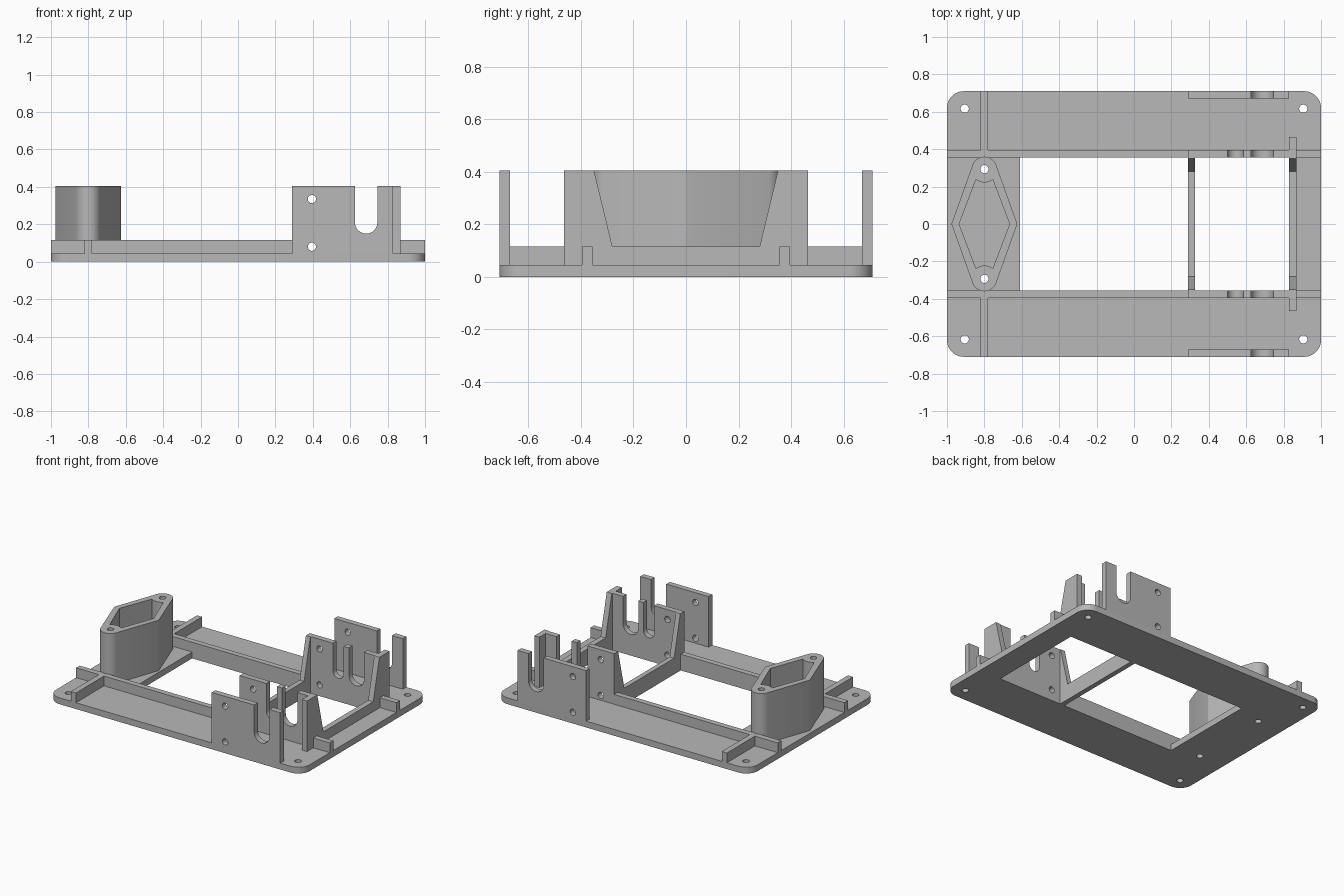
import bpy, bmesh
from math import cos, sin, pi, radians
from mathutils import Vector
from mathutils.geometry import convex_hull_2d

if "Cube" in bpy.data.objects:
    bpy.data.objects.remove(bpy.data.objects["Cube"])

grey = bpy.data.materials.new("plain_grey")
grey.use_nodes = True
grey.diffuse_color = (0.48, 0.48, 0.48, 1)
grey.node_tree.nodes["Principled BSDF"].inputs["Base Color"].default_value = grey.diffuse_color

FLOOR, RAIL, TOP = 0.045, 0.115, 0.405   # plate top, rail top, wall top
EDGE = 0.71                              # half depth of the plate
IN_Y, OUT_Y = 0.355, 0.395               # rail faces
HOLE = 0.022
parts = []

AXES = {"xy": lambda u, v, w: (u, v, w),
        "xz": lambda u, v, w: (u, w, v),
        "yz": lambda u, v, w: (w, u, v)}


def arc(cx, cy, r, start=0, end=360, steps=24):
    """Points along an arc; a full turn leaves out the repeated end point."""
    count = steps if end - start == 360 else steps + 1
    angles = [radians(start + (end - start) * i / steps) for i in range(count)]
    return [(cx + r * cos(a), cy + r * sin(a)) for a in angles]


def rect(u0, u1, v0, v1):
    return [(u0, v0), (u1, v0), (u1, v1), (u0, v1)]


def hull(points):
    return [points[i] for i in convex_hull_2d([Vector(p) for p in points])]


def prism(name, plane, loops, w0, w1):
    """Extrude an outline with holes from w0 to w1 across the given plane."""
    bm = bmesh.new()
    for loop in loops:
        vs = [bm.verts.new(AXES[plane](u, v, w0)) for u, v in loop]
        for a, b in zip(vs, vs[1:] + vs[:1]):
            bm.edges.new((a, b))
    bmesh.ops.triangle_fill(bm, use_beauty=True, edges=bm.edges[:])
    ext = bmesh.ops.extrude_face_region(bm, geom=bm.faces[:], use_keep_orig=True)
    moved = [g for g in ext["geom"] if isinstance(g, bmesh.types.BMVert)]
    bmesh.ops.translate(bm, verts=moved, vec=AXES[plane](0, 0, w1 - w0))
    bmesh.ops.recalc_face_normals(bm, faces=bm.faces[:])
    mesh = bpy.data.meshes.new(name)
    bm.to_mesh(mesh)
    bm.free()
    mesh.materials.append(grey)
    ob = bpy.data.objects.new(name, mesh)
    bpy.context.collection.objects.link(ob)
    parts.append(ob)


def slot(cx, width, bottom):
    """Open-topped round slot, listed from its right rim to its left rim."""
    r = width / 2
    bowl = arc(cx, bottom + r, r, -180, 0, 16)[::-1]
    return [(cx + r, TOP)] + bowl + [(cx - r, TOP)]


# Base plate with rounded corners, window and screw holes
BOSS_X, BOSS_Y = -0.8, 0.293
signs = [(sx, sy) for sx in (-1, 1) for sy in (-1, 1)]
corner = 0.09
outline = hull([p for sx, sy in signs
                for p in arc(sx * (1 - corner), sy * (EDGE - corner), corner, steps=48)])
screws = [arc(sx * 0.905, sy * 0.617, HOLE) for sx, sy in signs]
boss_holes = [arc(BOSS_X, s * BOSS_Y, HOLE) for s in (-1, 1)]
prism("base_plate", "xy",
      [outline, rect(-0.61, 0.83, -IN_Y, IN_Y)] + screws + boss_holes, 0, FLOOR)

# Rails, side walls and cross ribs on both sides
wide_slot, narrow_slot = slot(0.685, 0.12, 0.15), slot(0.542, 0.085, 0.165)
pin_holes = [arc(0.395, z, HOLE) for z in (0.335, 0.08)]
inner = ([(-1, FLOOR), (1, FLOOR), (1, RAIL), (0.87, RAIL), (0.87, TOP)]
         + wide_slot + narrow_slot + [(0.29, TOP), (0.29, RAIL), (-1, RAIL)])
outer = [(0.29, FLOOR), (0.83, FLOOR), (0.83, TOP)] + wide_slot + [(0.29, TOP)]
for side, s in (("front", -1), ("back", 1)):
    prism(side + "_inner_wall", "xz", [inner] + pin_holes, s * IN_Y, s * OUT_Y)
    prism(side + "_outer_wall", "xz", [outer] + pin_holes, s * 0.67, s * EDGE)
    prism(side + "_cross_rib", "xy",
          [rect(-0.82, -0.78, *sorted((s * OUT_Y, s * EDGE)))], FLOOR, RAIL)
    prism(side + "_bulkhead_fin", "xy",
          [rect(0.83, 0.87, *sorted((s * OUT_Y, s * 0.465)))], FLOOR, TOP)

# Two bulkheads with tapered notches crossing the window
half = [(IN_Y, 0), (IN_Y, TOP), (0.35, TOP), (0.28, RAIL)]
notched = half + [(-y, z) for y, z in reversed(half)]
prism("middle_bulkhead", "yz", [notched], 0.29, 0.325)
prism("end_bulkhead", "yz", [notched], 0.83, 0.87)

# Hollow diamond boss with two screw holes
tips = [p for s in (-1, 1) for p in arc(BOSS_X, s * BOSS_Y, 0.067, steps=40)]
sides = [p for s in (-1, 1) for p in arc(BOSS_X + s * 0.155, 0, 0.02)]
cavity = ([(BOSS_X + 0.135, 0)] + arc(BOSS_X, BOSS_Y, 0.071, -51, -129, 10)
          + [(BOSS_X - 0.135, 0)] + arc(BOSS_X, -BOSS_Y, 0.071, 129, 51, 10))
prism("diamond_boss", "xy", [hull(tips + sides), cavity] + boss_holes, FLOOR, TOP)

# Smooth the round faces and keep the edges sharp
bpy.ops.object.select_all(action="DESELECT")
for ob in parts:
    ob.select_set(True)
bpy.context.view_layer.objects.active = parts[0]
bpy.ops.object.shade_smooth_by_angle(angle=radians(30))
